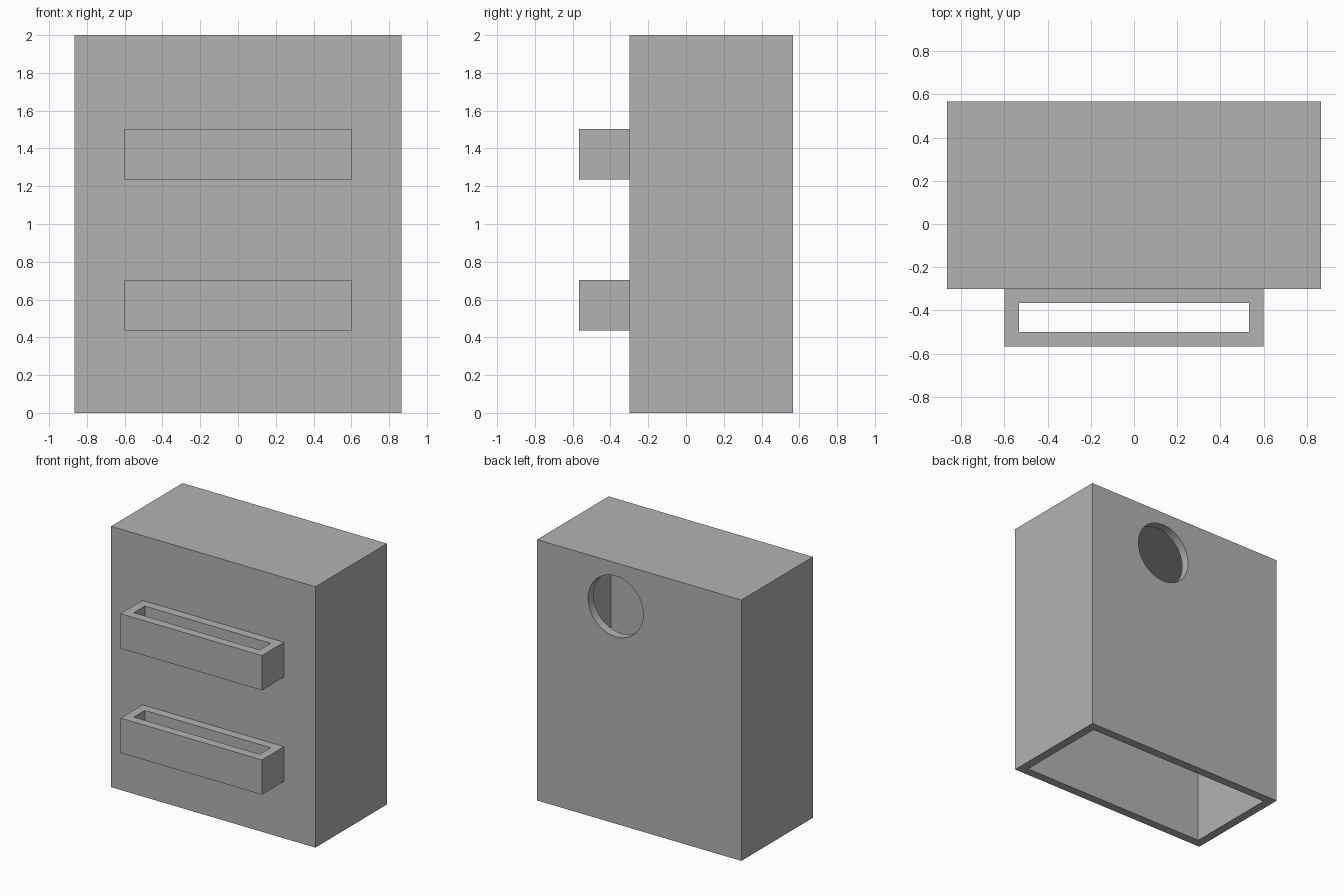
import bpy
from math import radians

# Remove the default cube
if "Cube" in bpy.data.objects:
    bpy.data.objects.remove(bpy.data.objects["Cube"], do_unlink=True)

U = 2 / 30                    # wall thickness, the module of the design
WIDTH, DEPTH, HEIGHT = 26 * U, 13 * U, 2.0
FRONT = -0.3                  # y of the body front
BACK = FRONT + DEPTH

grey = bpy.data.materials.new("plain_grey")
grey.use_nodes = True
COLOUR = (0.45, 0.45, 0.45, 1)
grey.diffuse_color = COLOUR
grey.node_tree.nodes["Principled BSDF"].inputs["Base Color"].default_value = COLOUR


def box(name, low, high):
    """Box between two opposite corners."""
    centre = [(a + b) / 2 for a, b in zip(low, high)]
    bpy.ops.mesh.primitive_cube_add(size=1, location=centre)
    obj = bpy.context.object
    obj.name = name
    obj.scale = [b - a for a, b in zip(low, high)]
    bpy.ops.object.transform_apply(location=False, rotation=False, scale=True)
    obj.data.materials.append(grey)
    return obj


def cut(obj, cutter):
    """Subtract the cutter and discard it."""
    cutter.hide_render = True
    mod = obj.modifiers.new("cut", "BOOLEAN")
    mod.operation = "DIFFERENCE"
    mod.solver = "EXACT"
    mod.object = cutter
    bpy.context.view_layer.objects.active = obj
    bpy.ops.object.modifier_apply(modifier=mod.name)
    bpy.data.objects.remove(cutter, do_unlink=True)


# Hollow body, open at the bottom
half = WIDTH / 2
body = box("body_shell", (-half, FRONT, 0), (half, BACK, HEIGHT))
cut(body, box("cavity_cutter", (U - half, FRONT + U, -U),
              (half - U, BACK - U, HEIGHT - U)))

# Round hole through the back wall
bpy.ops.mesh.primitive_cylinder_add(vertices=64, radius=3.5 * U, depth=4 * U,
                                    location=(3 * U, BACK, 25 * U),
                                    rotation=(radians(90), 0, 0))
hole = bpy.context.object
hole.name = "hole_cutter"
hole.data.materials.append(grey)
cut(body, hole)
bpy.ops.object.select_all(action="DESELECT")
body.select_set(True)
bpy.ops.object.shade_smooth_by_angle(angle=radians(30))

# Two sleeves on the front, open at top and bottom
reach = 9 * U
for name, top in (("lower_sleeve", 0.703), ("upper_sleeve", 1.503)):
    bottom = top - 4 * U
    sleeve = box(name, (-reach, FRONT - 4 * U, bottom), (reach, FRONT, top))
    cut(sleeve, box("slot_cutter", (U - reach, FRONT - 3 * U, bottom - U),
                    (reach - U, FRONT - U, top + U)))
